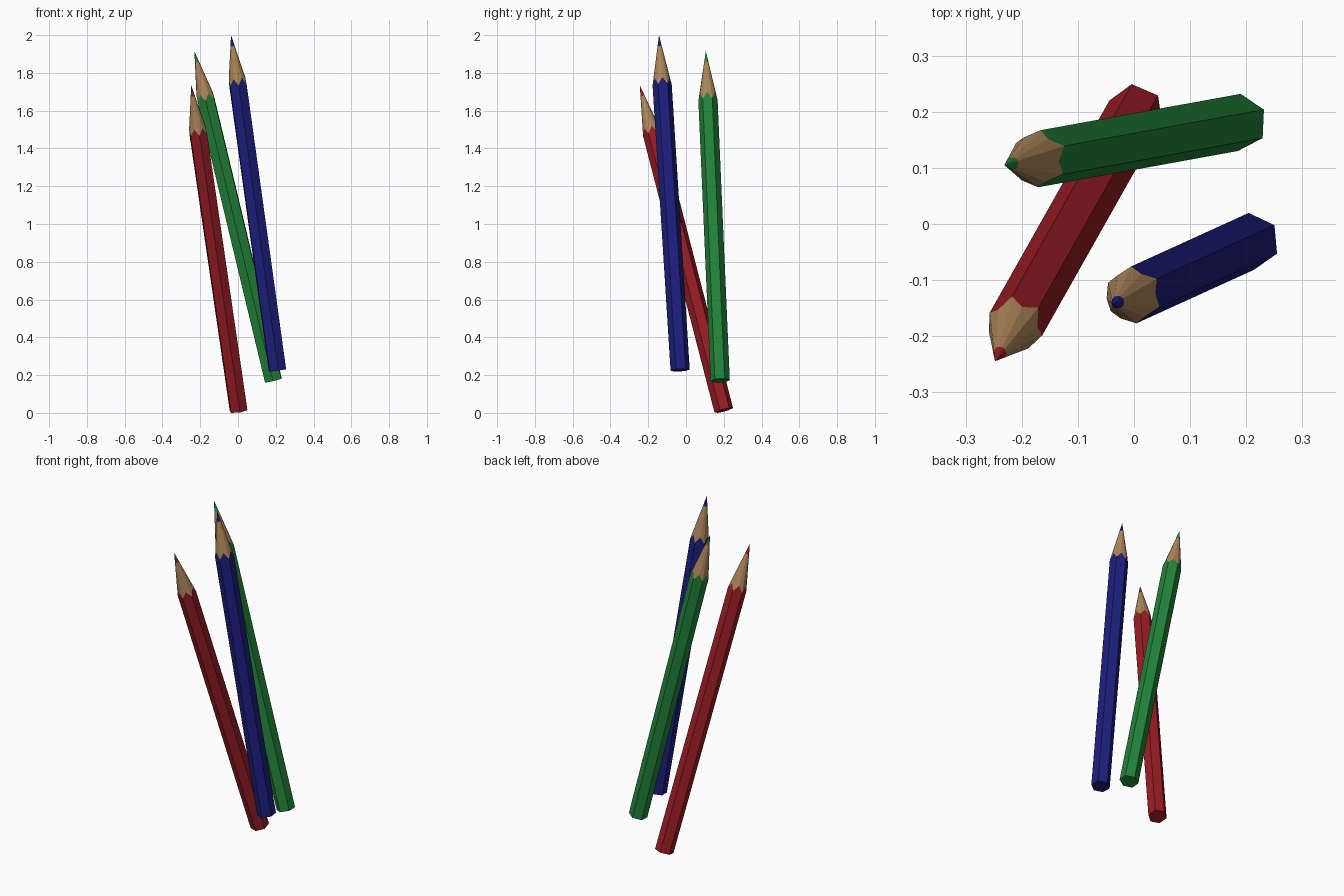
import bpy, bmesh
from math import sin, cos, pi, radians
from mathutils import Vector, Matrix

if "Cube" in bpy.data.objects:
    bpy.data.objects.remove(bpy.data.objects["Cube"])

R = 0.051          # hexagon corner radius
LENGTH = 1.795     # end to point
CONE = 0.268       # sharpened length measured at the corners
LEAD = 0.06        # coloured point length
N = 12             # points round: six corners and six flat middles


def material(name, rgb):
    m = bpy.data.materials.new(name)
    m.diffuse_color = (*rgb, 1)
    m.use_nodes = True
    m.node_tree.nodes["Principled BSDF"].inputs["Base Color"].default_value = m.diffuse_color
    return m


def ring(radius_scale=None, z=None):
    """Hexagon outline (or small circle) as N points; default z follows the cone."""
    pts = []
    for i in range(N):
        a = 2 * pi * i / N
        r = R if i % 2 == 0 else R * cos(pi / 6)
        if radius_scale is not None:
            r = R * radius_scale
        zz = LENGTH - CONE * r / R if z is None else z
        pts.append(Vector((-r * sin(a), r * cos(a), zz)))
    return pts


def part(name, loops, apex, mat, matrix, cap=False):
    """Skin a stack of loops, optionally closed by an apex or a bottom cap."""
    bm = bmesh.new()
    rows = [[bm.verts.new(p) for p in loop] for loop in loops]
    for lo, hi in zip(rows, rows[1:]):
        for i in range(N):
            j = (i + 1) % N
            bm.faces.new((lo[i], lo[j], hi[j], hi[i]))
    if cap:
        bm.faces.new(rows[0][::-1])
    if apex:
        tip = bm.verts.new(apex)
        for i in range(N):
            bm.faces.new((rows[-1][i], rows[-1][(i + 1) % N], tip))
    me = bpy.data.meshes.new(name)
    bm.to_mesh(me)
    bm.free()
    me.materials.append(mat)
    ob = bpy.data.objects.new(name, me)
    ob.matrix_world = matrix
    bpy.context.collection.objects.link(ob)


wood = material("wood", (0.42, 0.24, 0.10))


def pencil(colour, rgb, base, tip, twist):
    base, tip = Vector(base), Vector(tip)
    turn = Vector((0, 0, 1)).rotation_difference(tip - base).to_matrix().to_4x4()
    m = Matrix.Translation(base) @ turn @ Matrix.Rotation(radians(twist), 4, 'Z')
    paint = material(colour + "_paint", rgb)
    scallop = ring()                       # where the cone cuts the hexagon
    neck = ring(LEAD / CONE)               # where wood meets lead
    part(colour + "_pencil_body", [ring_flat, scallop], None, paint, m, cap=True)
    part(colour + "_pencil_wood", [scallop, neck], None, wood, m)
    part(colour + "_pencil_lead", [neck], Vector((0, 0, LENGTH)), paint, m)


# Flat end of the hexagonal body
ring_flat = [Vector((p.x, p.y, 0)) for p in ring()]

pencil("red", (0.32, 0.012, 0.018), (0.003, 0.200, 0.0135), (-0.248, -0.245, 1.736), 7)
pencil("green", (0.016, 0.23, 0.042), (0.1875, 0.181, 0.171), (-0.231, 0.105, 1.915), -3)
pencil("blue", (0.012, 0.013, 0.21), (0.209, -0.031, 0.226), (-0.037, -0.143, 2.0), 5)
